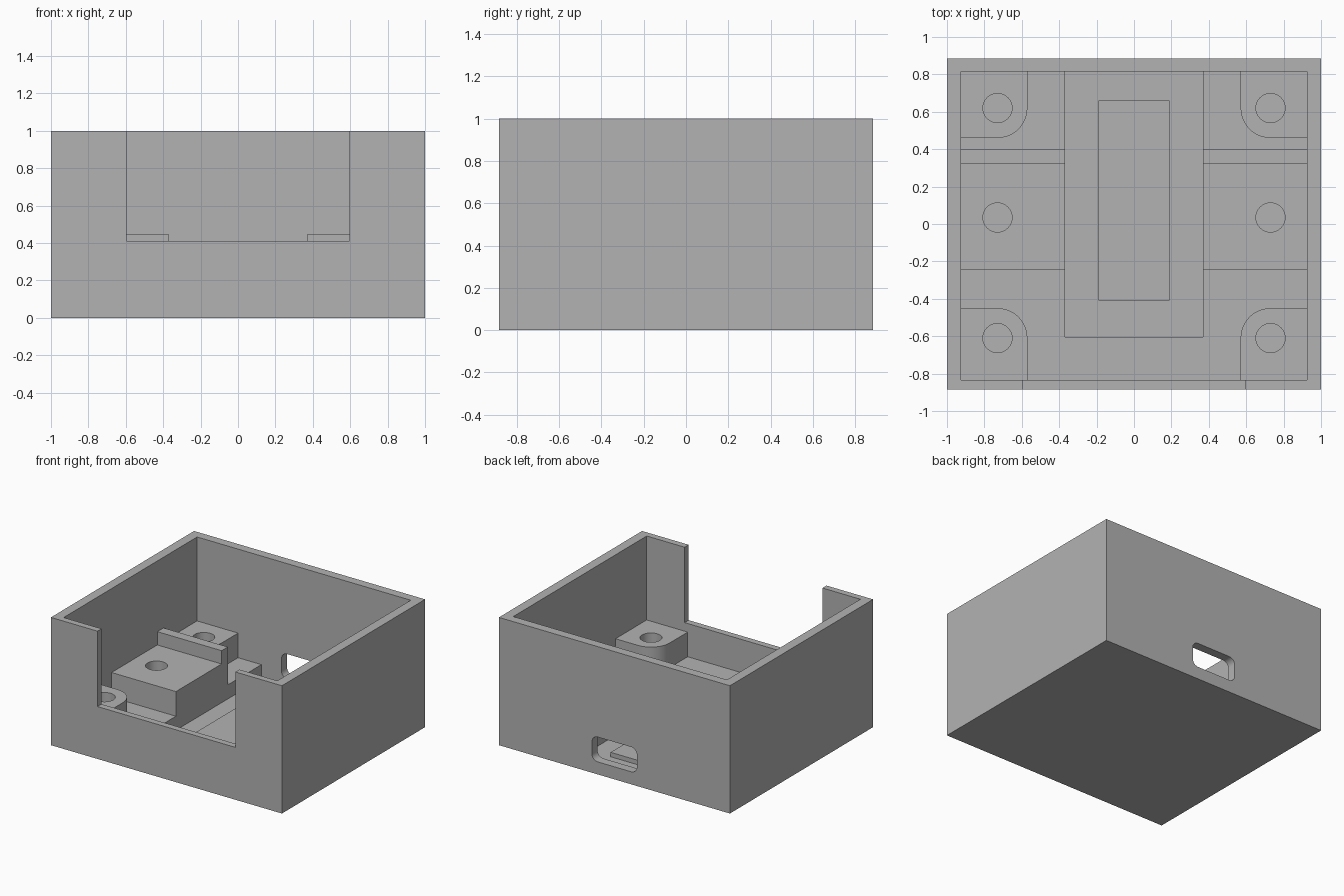
import bpy, bmesh
from math import cos, sin, pi, radians

cube = bpy.data.objects.get("Cube")
if cube:
    bpy.data.objects.remove(cube, do_unlink=True)

grey = bpy.data.materials.new("plain grey")
grey.use_nodes = True
colour = (0.45, 0.45, 0.45, 1)
grey.diffuse_color = colour
grey.node_tree.nodes["Principled BSDF"].inputs["Base Color"].default_value = colour


def prism(name, outline, low, high, axis="z"):
    """Extrude an outline along z, or an x-z outline along y."""
    bm = bmesh.new()
    place = (lambda a, b, c: (a, b, c)) if axis == "z" else (lambda a, b, c: (a, c, b))
    rings = [[bm.verts.new(place(a, b, c)) for a, b in outline] for c in (low, high)]
    bm.faces.new(rings[0])
    bm.faces.new(rings[1])
    n = len(outline)
    for i in range(n):
        j = (i + 1) % n
        bm.faces.new((rings[0][i], rings[0][j], rings[1][j], rings[1][i]))
    bmesh.ops.recalc_face_normals(bm, faces=bm.faces)
    mesh = bpy.data.meshes.new(name)
    bm.to_mesh(mesh)
    bm.free()
    mesh.materials.append(grey)
    obj = bpy.data.objects.new(name, mesh)
    bpy.context.collection.objects.link(obj)
    return obj


def box(name, x0, x1, y0, y1, z0, z1):
    return prism(name, [(x0, y0), (x1, y0), (x1, y1), (x0, y1)], z0, z1)


def arc(cx, cy, r, start, end, steps):
    angles = [start + (end - start) * i / steps for i in range(steps + 1)]
    return [(cx + r * cos(a), cy + r * sin(a)) for a in angles]


def combine(target, tool, operation):
    mod = target.modifiers.new(operation, "BOOLEAN")
    mod.operation, mod.object, mod.solver = operation, tool, "EXACT"
    bpy.ops.object.select_all(action="DESELECT")
    bpy.context.view_layer.objects.active = target
    target.select_set(True)
    bpy.ops.object.modifier_apply(modifier=mod.name)
    bpy.data.objects.remove(tool, do_unlink=True)


FLOOR, SHELF = 0.15, 0.343
HOLE_X, BACK_Y, FRONT_Y = 0.73, 0.62, -0.61

# Outer shell, hollowed above the floor
case = box("case_body", -1, 1, -0.885, 0.885, 0, 1)
combine(case, box("cavity", -0.925, 0.925, -0.835, 0.815, FLOOR, 1.2), "DIFFERENCE")

# Mounting blocks, ridges and rounded corner posts on both sides
for s in (-1, 1):
    for name, y0, y1, top in (("mount_block", -0.242, 0.36, SHELF), ("ridge", 0.323, 0.4, 0.447)):
        x0, x1 = sorted((s * 0.3, s * 0.95))
        combine(case, box(name, x0, x1, y0, y1, 0.1, top), "UNION")
    for cy, t in ((BACK_Y, 1), (FRONT_Y, -1)):
        wall = 0.84 if t > 0 else -0.86
        curve = [(s * x, cy - t * y) for x, y in arc(HOLE_X, 0, 0.16, pi, pi / 2, 12)]
        outline = [(s * 0.57, wall)] + curve + [(s * 0.95, cy - t * 0.16), (s * 0.95, wall)]
        combine(case, prism("corner_post", outline, 0.1, SHELF), "UNION")

# Central channel trims the blocks flush with its sides
combine(case, box("channel", -0.368, 0.368, -0.603, 0.815, 0.04, 1.2), "DIFFERENCE")

# Screw holes
for s in (-1, 1):
    for cy in (FRONT_Y, 0.035, BACK_Y):
        circle = arc(s * HOLE_X, cy, 0.078, 0, 2 * pi, 32)[:-1]
        combine(case, prism("screw_hole", circle, 0.1, 0.6), "DIFFERENCE")

# Open front notch
combine(case, box("front_notch", -0.597, 0.597, -1, -0.8, 0.41, 1.2), "DIFFERENCE")

# Rounded port through the back wall
port = []
for i, (sx, sz) in enumerate(((1, 1), (-1, 1), (-1, -1), (1, -1))):
    port += arc(sx * 0.145, 0.195 + sz * 0.047, 0.05, i * pi / 2, (i + 1) * pi / 2, 6)
combine(case, prism("port", port, 0.78, 1, "y"), "DIFFERENCE")

# Raised pad in the channel
pad = box("channel_pad", -0.19, 0.19, -0.41, 0.66, 0.035, 0.075)

bpy.ops.object.select_all(action="DESELECT")
for obj in (case, pad):
    obj.select_set(True)
bpy.context.view_layer.objects.active = case
bpy.ops.object.shade_smooth_by_angle(angle=radians(30))
